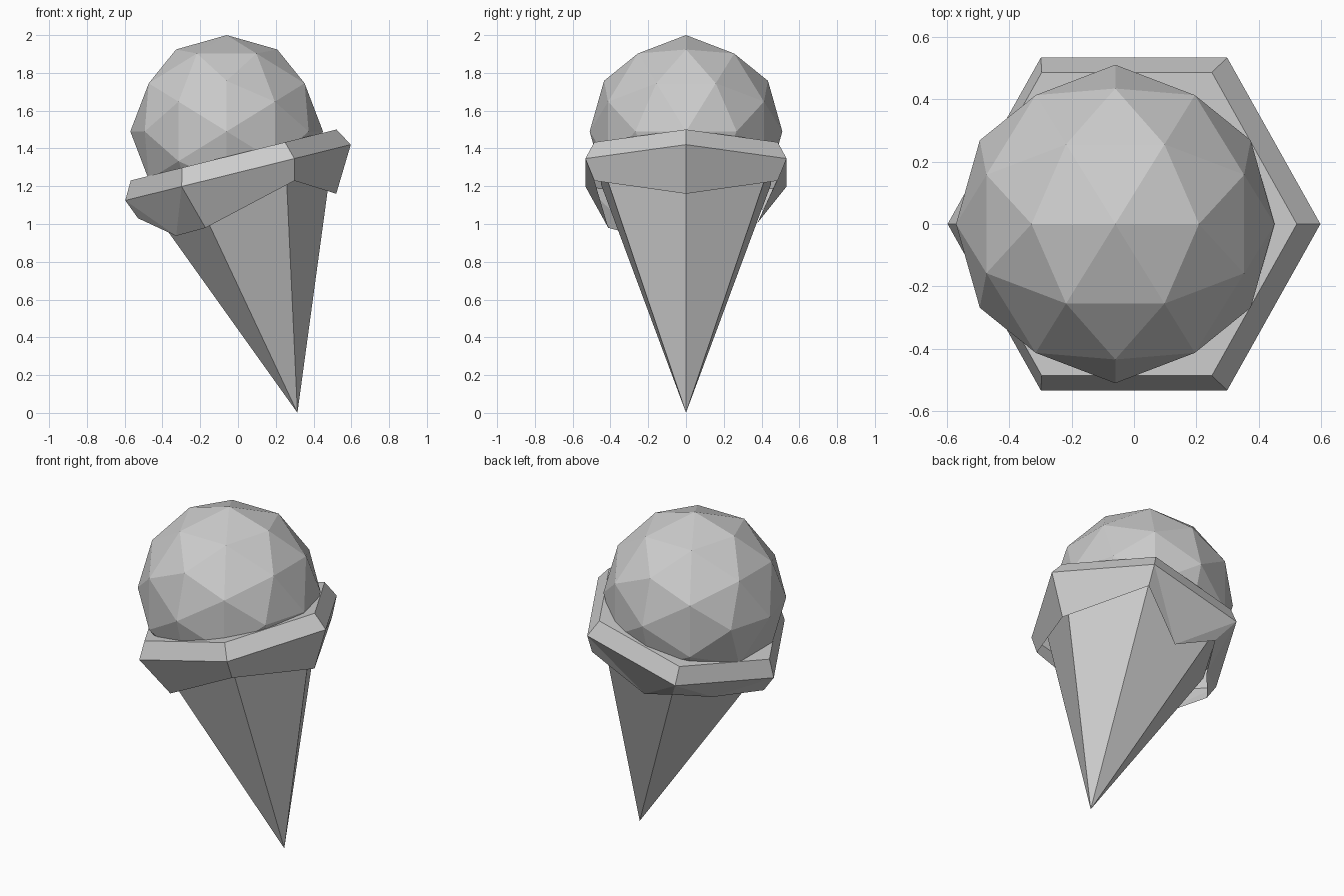
import bpy, bmesh
from math import radians, sin, cos
from mathutils import Matrix

if "Cube" in bpy.data.objects:
    bpy.data.objects.remove(bpy.data.objects["Cube"])

# Local frame: origin at the centre of the wide rim, tilted about y
TILT = Matrix.Translation((0, 0, 1.2725)) @ Matrix.Rotation(radians(-13.9), 4, 'Y')


def polar(angle, r, z):
    a = radians(angle)
    return (r * cos(a), r * sin(a), z)


def finish(bm, name, matrix):
    bm.transform(matrix)
    bmesh.ops.recalc_face_normals(bm, faces=bm.faces[:])
    mesh = bpy.data.meshes.new(name)
    bm.to_mesh(mesh)
    bm.free()
    obj = bpy.data.objects.new(name, mesh)
    bpy.context.collection.objects.link(obj)
    return obj


# Six-sided wafer cone, point down
bm = bmesh.new()
tip = bm.verts.new((0, 0, -1.31))
ring = [bm.verts.new(polar(60 * i, 0.52, 0)) for i in range(6)]
for i in range(6):
    bm.faces.new((tip, ring[i], ring[(i + 1) % 6]))
finish(bm, "wafer_cone", TILT)

# Melted collar: flat top, bevelled rim, uneven dripping skirt
bm = bmesh.new()
top = [bm.verts.new(polar(60 * i, 0.561, 0.096)) for i in range(6)]
rim = [bm.verts.new(polar(60 * i, 0.615, 0)) for i in range(6)]
corners = [(0.478, -0.234), (0.56, -0.114), (0.51, -0.127),
           (0.572, -0.108), (0.475, -0.243), (0.56, -0.114)]
low = [bm.verts.new(polar(60 * i, r, z)) for i, (r, z) in enumerate(corners)]
drips = {1: (97, 0.38, -0.265), 2: (150, 0.45, -0.16), 3: (212, 0.47, -0.247)}
bm.faces.new(top)
for i in range(6):
    j = (i + 1) % 6
    bm.faces.new((top[i], rim[i], rim[j], top[j]))
    if i in drips:
        mid = bm.verts.new(polar(*drips[i]))
        for a, b in ((low[i], rim[i]), (rim[i], rim[j]), (rim[j], low[j])):
            bm.faces.new((a, b, mid))
    else:
        bm.faces.new((rim[i], low[i], low[j], rim[j]))
finish(bm, "melted_collar", TILT)

# Faceted scoop, turned so an edge midpoint faces up
bm = bmesh.new()
bmesh.ops.create_icosphere(bm, subdivisions=2, radius=0.51)
finish(bm, "ice_cream_scoop",
       Matrix.Translation((-0.06, 0, 1.49)) @ Matrix.Rotation(radians(-31.717), 4, 'Y'))
